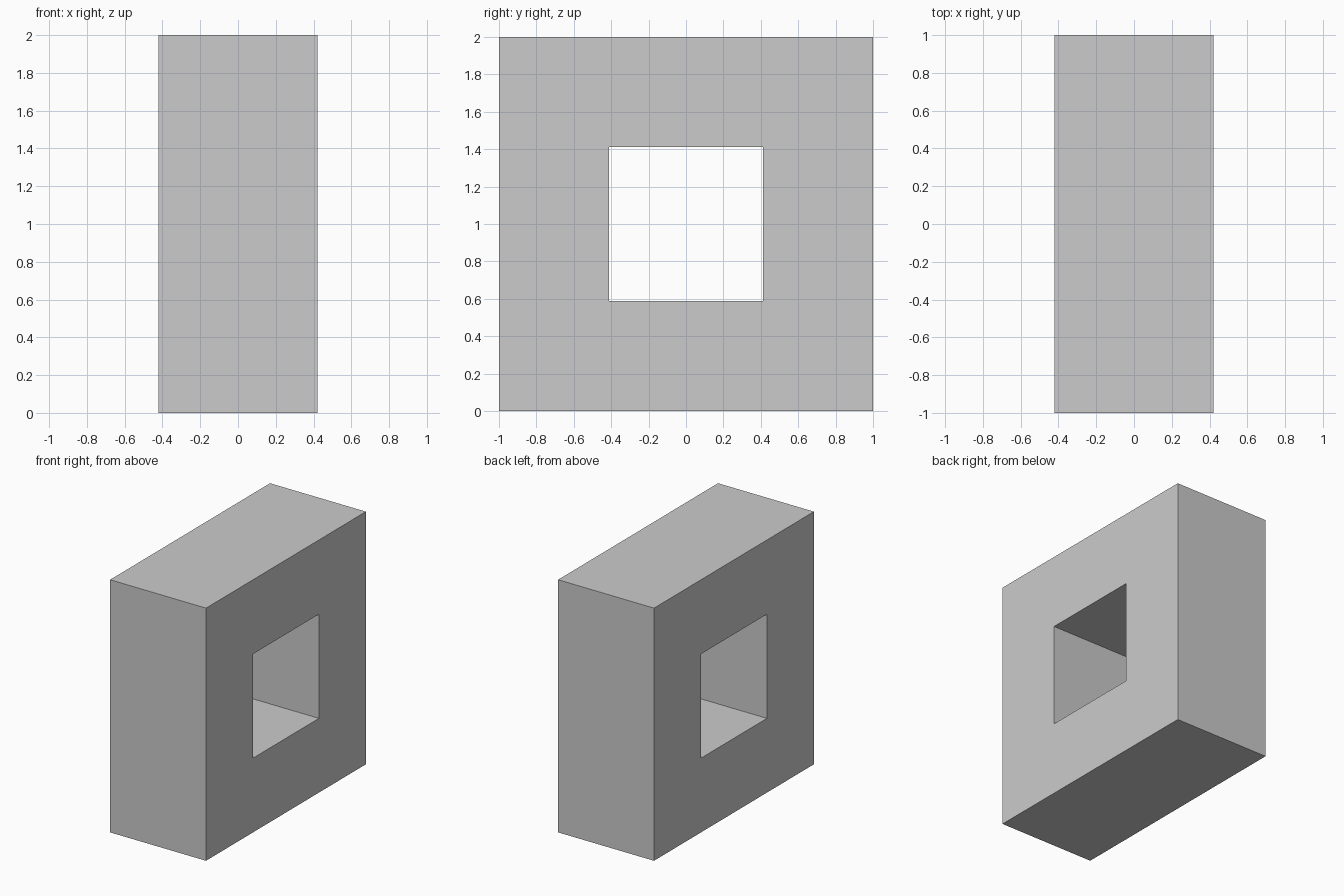
import bpy
import bmesh

if "Cube" in bpy.data.objects:
    bpy.data.objects.remove(bpy.data.objects["Cube"])

HALF_X, OUTER, INNER, MID_Z = 0.42, 1.0, 0.412, 1.0
CORNERS = [(-1, -1), (1, -1), (1, 1), (-1, 1)]

bm = bmesh.new()


def square_loop(x, half):
    return [bm.verts.new((x, y * half, MID_Z + z * half)) for y, z in CORNERS]


# Square cross-section of the frame: four loops joined in a closed ring
loops = [square_loop(x, h) for x, h in
         [(-HALF_X, OUTER), (HALF_X, OUTER), (HALF_X, INNER), (-HALF_X, INNER)]]
for i in range(4):
    a, b = loops[i], loops[(i + 1) % 4]
    for j in range(4):
        k = (j + 1) % 4
        bm.faces.new((a[j], a[k], b[k], b[j]))
bmesh.ops.recalc_face_normals(bm, faces=bm.faces)

# Square block with a square opening through its width
mesh = bpy.data.meshes.new("square_frame_block")
bm.to_mesh(mesh)
bm.free()
block = bpy.data.objects.new("square_frame_block", mesh)
bpy.context.collection.objects.link(block)
